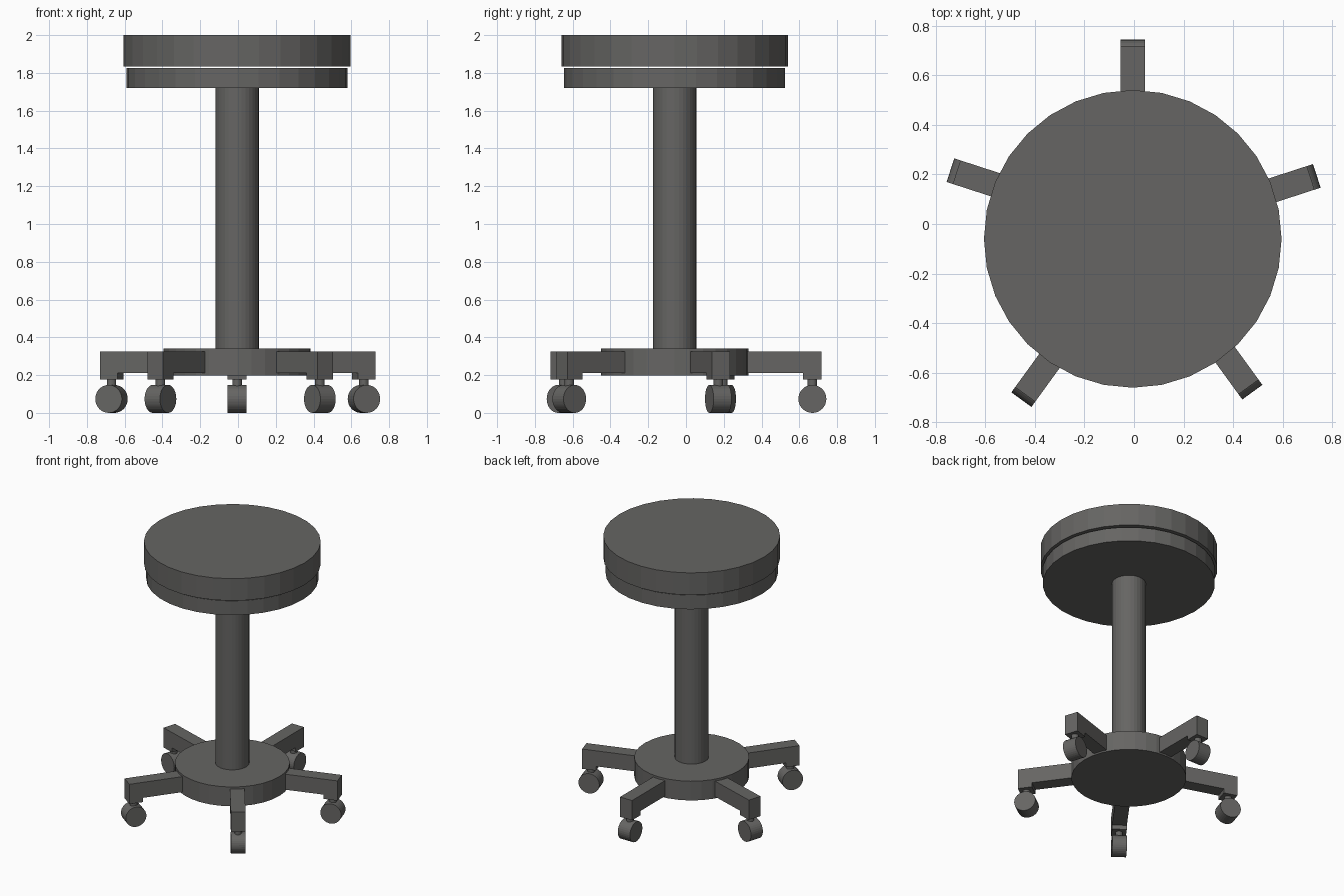
import bpy, math
from mathutils import Matrix, Vector

if "Cube" in bpy.data.objects:
    bpy.data.objects.remove(bpy.data.objects["Cube"])

grey = bpy.data.materials.new("dark grey")
grey.diffuse_color = (0.132, 0.13, 0.125, 1)
grey.use_nodes = True
grey.node_tree.nodes["Principled BSDF"].inputs["Base Color"].default_value = grey.diffuse_color

CX, CY = -0.005, -0.06  # axis of seat, column and hub


def finish(obj, name):
    obj.name = name
    obj.data.materials.append(grey)
    return obj


def disc(name, radius, z0, z1, x=CX, y=CY, sides=32):
    bpy.ops.mesh.primitive_cylinder_add(vertices=sides, radius=radius, depth=z1 - z0,
                                        location=(x, y, (z0 + z1) / 2))
    return finish(bpy.context.object, name)


def block(name, x0, x1, width, z0, z1, frame):
    """Box running along the local x axis of a leg frame."""
    bpy.ops.mesh.primitive_cube_add(size=1)
    obj = finish(bpy.context.object, name)
    obj.data.transform(Matrix.Translation(((x0 + x1) / 2, 0, (z0 + z1) / 2))
                       @ Matrix.Diagonal((x1 - x0, width, z1 - z0, 1)))
    obj.matrix_world = frame
    return obj


# Seat, seat plate, column and hub
disc("seat_cushion", 0.60, 1.835, 2.0)
disc("seat_plate", 0.585, 1.72, 1.826)
disc("column", 0.115, 0.30, 1.73)
disc("base_hub", 0.39, 0.198, 0.342)

# Outermost point of each castor and direction of its leg
legs = [(-0.005, 0.743, 90), (0.737, 0.194, 18), (-0.740, 0.217, 162),
        (0.477, -0.678, -54), (-0.454, -0.708, -126)]

for i, (tx, ty, deg) in enumerate(legs):
    # Local origin at the castor tip, local +x pointing outward
    frame = Matrix.Translation((tx, ty, 0)) @ Matrix.Rotation(math.radians(deg), 4, 'Z')
    block(f"leg_{i}", -0.46, -0.026, 0.10, 0.21, 0.326, frame)
    block(f"leg_foot_{i}", -0.124, -0.026, 0.10, 0.178, 0.212, frame)
    c = frame @ Vector((-0.074, 0, 0))
    disc(f"castor_stem_{i}", 0.025, 0.12, 0.185, c.x, c.y)
    # Wheel with its axle across the leg
    wheel = disc(f"castor_wheel_{i}", 0.074, 0, 0.10, 0, 0)
    wheel.matrix_world = (frame @ Matrix.Translation((-0.074, 0, 0.074))
                          @ Matrix.Rotation(math.pi / 2, 4, 'X'))
